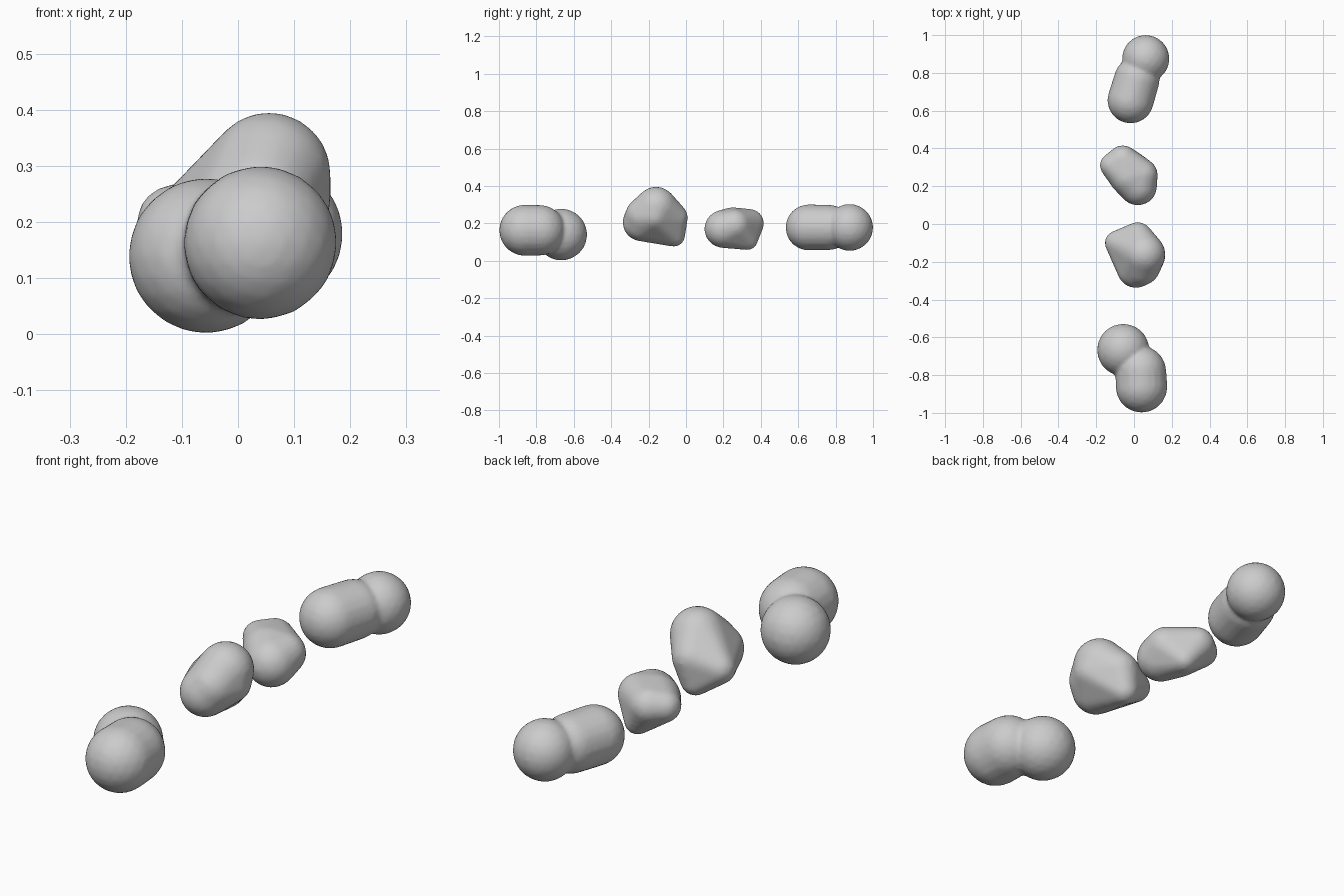
import bpy, bmesh
from mathutils import Matrix

if "Cube" in bpy.data.objects:
    bpy.data.objects.remove(bpy.data.objects["Cube"])


def hull(bm_out, balls):
    """Add the convex hull of a few balls (x, y, z, radius) to bm_out."""
    bm = bmesh.new()
    for x, y, z, r in balls:
        bmesh.ops.create_icosphere(bm, subdivisions=3, radius=r,
                                   matrix=Matrix.Translation((x, y, z)))
    pts = [v.co.copy() for v in bm.verts]
    bm.free()
    bm = bmesh.new()
    for p in pts:
        bm.verts.new(p)
    res = bmesh.ops.convex_hull(bm, input=bm.verts)
    junk = {g for g in res["geom_interior"] + res["geom_unused"]
            if isinstance(g, bmesh.types.BMVert)}
    bmesh.ops.delete(bm, geom=list(junk), context='VERTS')
    tmp = bpy.data.meshes.new("tmp")
    bm.to_mesh(tmp)
    bm.free()
    bm_out.from_mesh(tmp)
    bpy.data.meshes.remove(tmp)


def blob(name, hulls):
    """Fuse overlapping hulls into one soft lump."""
    bm = bmesh.new()
    for balls in hulls:
        hull(bm, balls)
    me = bpy.data.meshes.new(name)
    bm.to_mesh(me)
    bm.free()
    ob = bpy.data.objects.new(name, me)
    bpy.context.collection.objects.link(ob)
    rm = ob.modifiers.new("fuse", 'REMESH')
    rm.mode = 'VOXEL'
    rm.voxel_size = 0.01
    rm.use_smooth_shade = True
    sm = ob.modifiers.new("soften", 'SMOOTH')
    sm.factor = 0.5
    sm.iterations = 6


# Front lump: short capsule with a ball behind it
blob("front_lump", [
    [(0.040, -0.862, 0.163, 0.137), (0.036, -0.780, 0.163, 0.135)],
    [(-0.057, -0.667, 0.140, 0.139)],
])

# Tall rounded lump
blob("tall_lump", [[
    (0.055, -0.160, 0.285, 0.111), (0.010, -0.238, 0.205, 0.101),
    (0.040, -0.225, 0.240, 0.100), (-0.090, -0.100, 0.200, 0.065),
    (0.020, -0.070, 0.230, 0.080), (0.000, -0.065, 0.135, 0.060),
    (0.085, -0.170, 0.240, 0.081),
]])

# Small rounded lump
blob("small_lump", [[
    (0.020, 0.200, 0.170, 0.102), (-0.115, 0.310, 0.200, 0.066),
    (-0.060, 0.340, 0.200, 0.077), (0.000, 0.330, 0.110, 0.053),
    (0.040, 0.260, 0.190, 0.086), (-0.030, 0.250, 0.185, 0.101),
]])

# Back lump: capsule with a ball at its far end
blob("back_lump", [
    [(-0.018, 0.655, 0.178, 0.123), (0.015, 0.765, 0.178, 0.121)],
    [(0.062, 0.875, 0.178, 0.126)],
])
